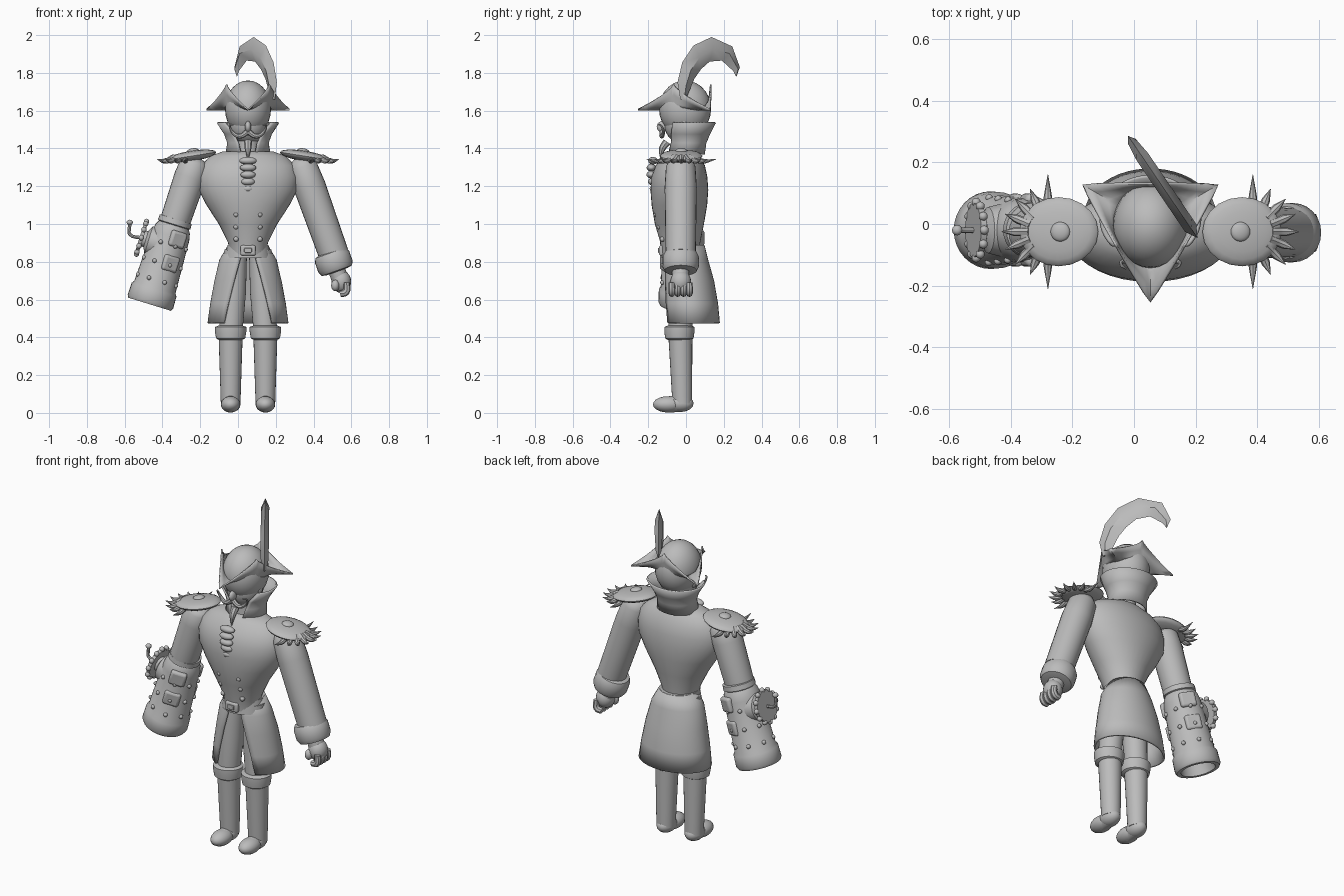
import bpy, bmesh
from math import sin, cos, tan, pi, radians
from mathutils import Vector, Matrix

if "Cube" in bpy.data.objects:
    bpy.data.objects.remove(bpy.data.objects["Cube"], do_unlink=True)

grey = bpy.data.materials.new("plain grey")
grey.use_nodes = True
grey.diffuse_color = (0.5, 0.5, 0.5, 1)
grey.node_tree.nodes["Principled BSDF"].inputs["Base Color"].default_value = (0.5, 0.5, 0.5, 1)
parts = []
MID = 0.053                      # centre line of the body


def add(name, bm, thick=0, bevel=0):
    bmesh.ops.recalc_face_normals(bm, faces=bm.faces)
    mesh = bpy.data.meshes.new(name)
    bm.to_mesh(mesh)
    bm.free()
    mesh.materials.append(grey)
    ob = bpy.data.objects.new(name, mesh)
    bpy.context.collection.objects.link(ob)
    if thick:
        ob.modifiers.new("thickness", "SOLIDIFY").thickness = thick
    if bevel:
        mod = ob.modifiers.new("round", "BEVEL")
        mod.width, mod.segments = bevel, 3
    parts.append(ob)
    return ob


def skin(name, rings, closed=True, caps=True, thick=0):
    bm = bmesh.new()
    rows = [[bm.verts.new(p) for p in ring] for ring in rings]
    n = len(rows[0])
    for a, b in zip(rows, rows[1:]):
        for i in range(n if closed else n - 1):
            j = (i + 1) % n
            bm.faces.new((a[i], a[j], b[j], b[i]))
    if caps:
        bm.faces.new(rows[0])
        bm.faces.new(rows[-1])
    return add(name, bm, thick)


# upright shell from (y, z, rx, ry, front gap in degrees)
def shell(name, sections, x=MID, thick=0, n=36):
    is_open = any(s[4] for s in sections)
    rings = []
    for y, z, rx, ry, gap in sections:
        g, steps = radians(gap), n - 1 if is_open else n
        angles = [-pi / 2 + g + (2 * pi - 2 * g) * i / steps for i in range(n)]
        rings.append([(x + rx * cos(a), y + ry * sin(a), z) for a in angles])
    return skin(name, rings, not is_open, not is_open, thick)


# round body along an axis, profile of (fraction, radius)
def rod(name, p0, p1, profile, n=24):
    p0, d = Vector(p0), Vector(p1) - Vector(p0)
    q = d.to_track_quat("Z", "Y")
    rings = [[p0 + d * t + q @ Vector((r * cos(2 * pi * i / n), r * sin(2 * pi * i / n), 0))
              for i in range(n)] for t, r in profile]
    return skin(name, rings)


def ball(name, loc, size, rot=None, n=20):
    bm = bmesh.new()
    m = Matrix.Translation(loc) @ (rot or Matrix()) @ Matrix.Diagonal((*size, 1))
    bmesh.ops.create_uvsphere(bm, u_segments=n, v_segments=max(6, n // 2), radius=1, matrix=m)
    return add(name, bm)


def box(name, loc, size, rot=None, bevel=0.01):
    bm = bmesh.new()
    m = Matrix.Translation(loc) @ (rot or Matrix()) @ Matrix.Diagonal((*size, 1))
    bmesh.ops.create_cube(bm, size=1, matrix=m)
    return add(name, bm, bevel=bevel)


# tapered curved tube from (x, y, z, radius)
def tube(name, pts):
    cu = bpy.data.curves.new(name, "CURVE")
    cu.dimensions, cu.bevel_depth, cu.bevel_resolution = "3D", 1, 2
    cu.resolution_u, cu.use_fill_caps = 4, True
    sp = cu.splines.new("BEZIER")
    sp.bezier_points.add(len(pts) - 1)
    for b, p in zip(sp.bezier_points, pts):
        b.co, b.radius = p[:3], p[3]
        b.handle_left_type = b.handle_right_type = "AUTO"
    tmp = bpy.data.objects.new(name, cu)
    bpy.context.collection.objects.link(tmp)
    bpy.context.view_layer.update()
    mesh = bpy.data.meshes.new_from_object(tmp.evaluated_get(bpy.context.evaluated_depsgraph_get()))
    bpy.data.objects.remove(tmp)
    bm = bmesh.new()
    bm.from_mesh(mesh)
    return add(name, bm)


# torso, belt and coat skirt
shell("torso", [(-.03, .83, .1, .1, 0), (-.03, .9, .105, .105, 0), (-.035, 1, .155, .13, 0),
                (-.035, 1.1, .22, .147, 0), (-.035, 1.18, .262, .153, 0), (-.035, 1.25, .268, .148, 0),
                (-.03, 1.31, .25, .13, 0), (-.025, 1.36, .2, .095, 0), (-.02, 1.385, .13, .07, 0)])
shell("belt", [(-.015, .82, .125, .115, 0), (-.015, .89, .108, .108, 0)])
box("buckle", (MID, -.13, .86), (.08, .025, .055))
box("buckle_plate", (MID, -.142, .86), (.04, .015, .025), bevel=.004)
shell("coat_skirt", [(0, .89, .105, .098, 12), (0, .81, .152, .118, 17), (.012, .7, .178, .137, 25),
                     (.02, .58, .2, .15, 32), (.025, .475, .215, .155, 37)], thick=.012)

# chest frill and coat buttons
for i in range(5):
    ball("frill", (MID, -.175 - .01 * sin(i), 1.335 - .037 * i), (.046 - .003 * i, .025, .02))
for z in (1.05, .985, .92):
    for s in (-1, 1):
        ball("coat_button", (MID + s * .063, -.125 - (z - .92) * .25, z), (.014, .014, .014), n=12)

# collar, neck and head
shell("collar", [(0, 1.37, .11, .09, 18), (.008, 1.43, .1, .09, 28), (.014, 1.48, .118, .105, 36),
                 (.019, 1.54, .157, .131, 50)], thick=.01)
rod("neck", (MID, -.01, 1.36), (MID, -.01, 1.47), [(0, .06), (1, .055)])
ball("head", (MID, -.01, 1.53), (.1, .105, .11), n=28)
ball("nose", (MID, -.125, 1.515), (.017, .03, .03))
shell("hat_band", [(-.005, 1.575, .1, .108, 0), (-.005, 1.615, .11, .12, 0)])
tube("goatee", [(MID, -.1, 1.435, .022), (MID, -.125, 1.4, .018), (MID, -.135, 1.34, .002)])
for s in (-1, 1):
    tube("moustache", [(MID, -.125, 1.49, .015), (MID + s * .045, -.128, 1.465, .013),
                       (MID + s * .085, -.12, 1.49, .008), (MID + s * .093, -.135, 1.525, .005),
                       (MID + s * .078, -.145, 1.525, .003)])
    ball("ear", (MID + s * .098, -.01, 1.535), (.012, .02, .025), n=12)

# three-cornered hat
ball("hat_crown", (MID, -.005, 1.61), (.122, .138, .15), n=28)
rings = [[], [], [], []]
for i in range(72):
    a = 2 * pi * i / 72
    phi = radians((i * 5 - 30) % 120 - 60)      # angle from the middle of a side
    t = abs(tan(phi)) / tan(pi / 3)
    r_out, z_out = .127 / cos(phi), 1.74 - .13 * t ** .75
    for k, ring in enumerate(rings):
        f = k / 3
        r = .11 + (r_out - .11) * f
        ring.append((MID + r * cos(a), r * sin(a), 1.61 + (z_out - 1.61) * f ** 1.3))
skin("hat_brim", rings, caps=False, thick=.008)

# curling feather: outer and inner edges as (y, z)
outer = [(-.03, 1.66), (-.045, 1.75), (-.02, 1.855), (.04, 1.945), (.135, 1.99), (.245, 1.94), (.285, 1.83), (.267, 1.78)]
inner = [(0, 1.66), (.02, 1.71), (.045, 1.77), (.08, 1.82), (.125, 1.86), (.19, 1.865), (.25, 1.81), (.264, 1.781)]
side = Vector((.83, .56, 0)) * .022
rings = []
for (ya, za), (yb, zb) in zip(outer, inner):
    o, n = (Vector((.175 - .68 * y, y, z)) for y, z in ((ya, za), (yb, zb)))
    m = (o + n) / 2
    w = side * min(1, (o - n).length / .07)
    rings.append([o, m + w, n, m - w])
skin("feather", rings)

# legs, boots and feet
for s in (-1, 1):
    x = MID + s * .092
    rod("thigh", (MID + s * .065, -.02, .86), (x, -.03, .42), [(0, .06), (.5, .068), (1, .062)])
    rod("boot_shaft", (x, -.03, .42), (x, -.02, .05), [(0, .064), (1, .052)])
    shell("boot_cuff", [(-.035, .385, .06, .06, 0), (-.035, .395, .077, .075, 0), (-.035, .43, .083, .08, 0),
                        (-.035, .455, .083, .08, 0), (-.035, .463, .062, .06, 0)], x=x)
    ball("foot", (x, -.095, .045), (.052, .08, .043))
    ball("heel", (x, -.03, .05), (.05, .07, .045))
    rod("sole_bridge", (x, -.1, .044), (x, -.02, .05), [(0, .043), (1, .044)])

# upper arms and spiked epaulettes, mirrored about the centre line
for s in (-1, 1):
    def at(x, y, z):
        return (MID + s * (x - MID), y, z)
    end = at(.507, -.028, .84) if s > 0 else at(.44, -.028, 1.01)
    rod("arm", at(.325, -.028, 1.35), end, [(0, .03), (.03, .06), (.09, .078), (.3, .085), (1, .08)])
    tilt = Matrix.Rotation(s * radians(9), 4, "Y")
    ball("epaulette", at(.35, -.025, 1.36), (.13, .112, .028), tilt)
    ball("epaulette_knob", at(.345, -.025, 1.387), (.032, .032, .014), tilt)
    for k in range(9):
        a = radians(-90 + 22.5 * k)
        reach = .185 if k in (0, 8) else .15
        tube("epaulette_spike", [at(.385 + r * cos(a), -.025 + r * sin(a), z) + (w,) for r, z, w in
                                 ((.06, 1.355, .015), (.11, 1.333, .014), (reach, 1.343, .001))])

# gloved hand
slope = (Vector((.507, 0, .84)) - Vector((.325, 0, 1.35))).normalized()
c = Vector((.507, -.028, .8))
rod("sleeve_cuff", c - slope * .055, c + slope * .055,
    [(0, .07), (.05, .085), (.25, .096), (.75, .096), (.95, .085), (1, .06)])
rod("wrist", c, c + slope * .1, [(0, .045), (1, .045)])
ball("palm", (.547, -.028, .695), (.052, .055, .06))
for k in range(4):
    y = -.075 + .031 * k
    tube("finger", [(.575, y, .69, .017), (.572, y, .64, .019), (.54, y, .63, .017)])
ball("thumb", (.515, -.07, .675), (.022, .024, .03))

# cannon arm
top, tip = Vector((-.328, -.02, 1.03)), Vector((-.468, -.02, .575))
axis = (tip - top).normalized()
out = Vector((axis.z, 0, -axis.x))              # away from the body
fwd = Vector((0, -1, 0))


def barrel(t, deg, r):
    return top.lerp(tip, t) + r * (out * cos(radians(deg)) + fwd * sin(radians(deg)))


rod("cannon_barrel", top, tip, [(0, .06), (.01, .088), (.07, .09), (.08, .083), (.12, .094), (.2, .102),
                                (.8, .114), (.83, .124), (.97, .126), (1, .118), (1, .095), (.85, .085), (.85, .01)], 32)
for t, r in ((.3, .105), (.52, .109), (.72, .113)):
    for k in range(8):
        ball("cannon_rivet", barrel(t, 22 + 45 * k, r), (.012, .012, .012), n=10)
lean = Matrix.Rotation(radians(17), 4, "Y")
for t in (.22, .5):
    for deg in (115, 245):
        turn = Matrix.Rotation(radians(deg - 90), 4, "Z")
        box("cannon_plate", barrel(t, deg, .097), (.09, .035, .085), lean @ turn, .014)

# crank wheel on the outside of the cannon
hub = top.lerp(tip, .32)
rod("wheel_hub", hub, hub + out * .15, [(0, .1), (.7, .075), (.8, .045), (1, .04)])
rod("wheel_disc", hub + out * .135, hub + out * .155, [(0, .07), (0, .088), (1, .088), (1, .06)])
for k in range(12):
    a = 2 * pi * k / 12
    ball("wheel_stud", hub + out * .145 + .09 * (axis * cos(a) + fwd * sin(a)), (.015, .015, .015), n=10)
p = hub + out * .14
tube("crank", [(*v, .009) for v in (p, p + out * .07, p + out * .08 - axis * .025, p + out * .085 - axis * .055)])
ball("crank_knob", p + out * .088 - axis * .06, (.017, .017, .014), n=12)

# smooth shading with sharp edges kept
bpy.ops.object.select_all(action="DESELECT")
for ob in parts:
    ob.select_set(True)
bpy.context.view_layer.objects.active = parts[0]
bpy.ops.object.shade_smooth_by_angle(angle=radians(40))
